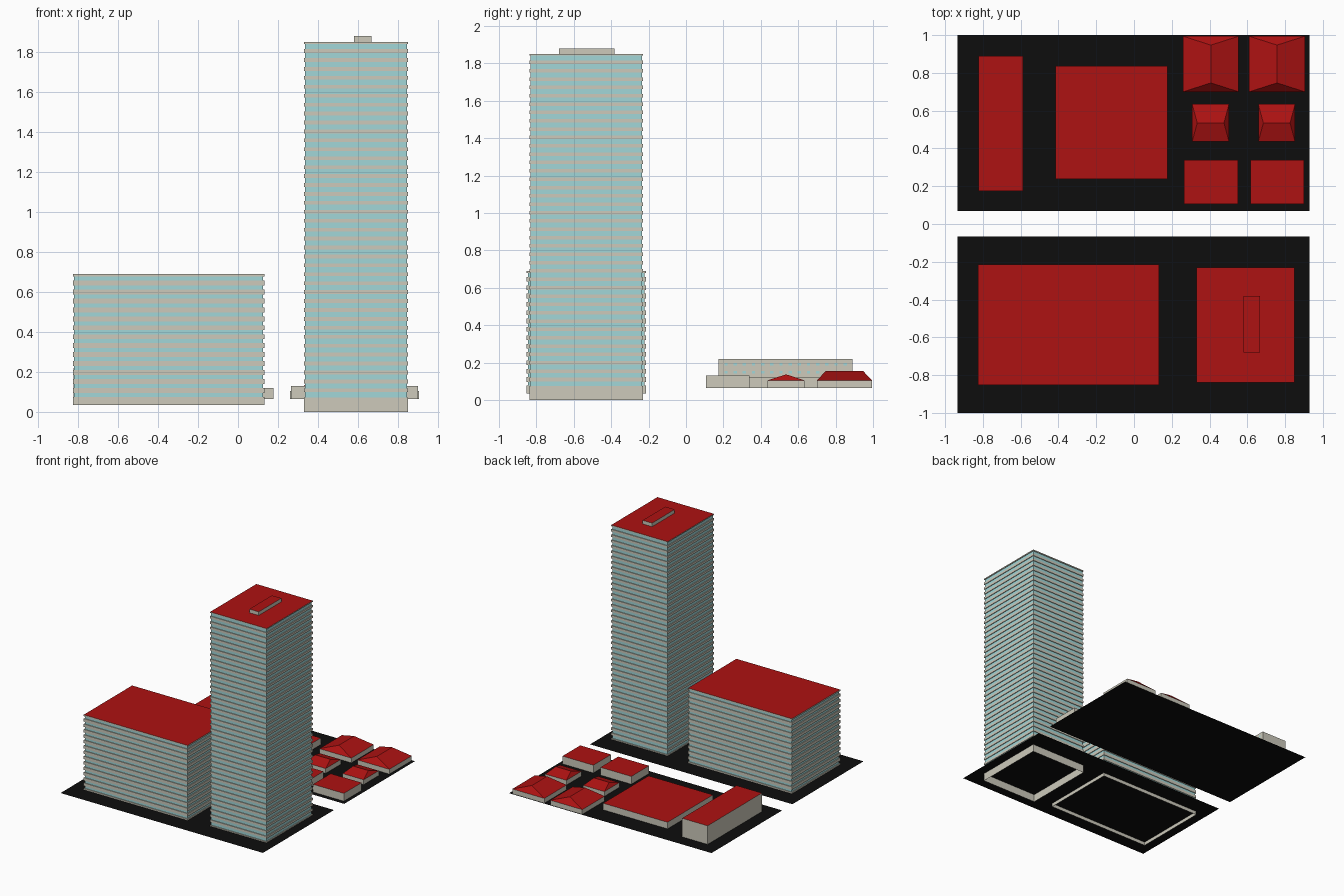
import bpy, bmesh

if "Cube" in bpy.data.objects:
    bpy.data.objects.remove(bpy.data.objects["Cube"])


def material(name, rgb):
    m = bpy.data.materials.new(name)
    m.diffuse_color = (*rgb, 1)
    m.use_nodes = True
    m.node_tree.nodes["Principled BSDF"].inputs["Base Color"].default_value = m.diffuse_color
    return m


WALL = material("wall", (0.61, 0.59, 0.50))
GLASS = material("glass", (0.36, 0.68, 0.69))
ROOF = material("roof", (0.42, 0.006, 0.006))
ASPHALT = material("asphalt", (0.004, 0.004, 0.004))
MATS = [WALL, GLASS, ROOF, ASPHALT]
GROUND = 0.065


def finish(name, bm):
    bmesh.ops.recalc_face_normals(bm, faces=bm.faces[:])
    me = bpy.data.meshes.new(name)
    for m in MATS:
        me.materials.append(m)
    bm.to_mesh(me)
    bm.free()
    ob = bpy.data.objects.new(name, me)
    bpy.context.collection.objects.link(ob)
    return ob


def stacked(name, x0, x1, y0, y1, levels):
    """Open-bottomed rectangular stack; levels = (x inset, y inset, z, material)."""
    bm = bmesh.new()
    prev = None
    for ix, iy, z, mat in levels:
        a, b, c, d = x0 + ix, x1 - ix, y0 + iy, y1 - iy
        ring = [bm.verts.new(p) for p in
                ((a, c, z), (b, c, z), (b, d, z), (a, d, z))]
        if prev:
            for i in range(4):
                j = (i + 1) % 4
                f = bm.faces.new((prev[i], prev[j], ring[j], ring[i]))
                f.material_index = mat
        prev = ring
    bm.faces.new(prev).material_index = 2
    return finish(name, bm)


def flat_building(name, x0, x1, y0, y1, top, base=GROUND):
    return stacked(name, x0, x1, y0, y1, [(0, 0, base, 0), (0, 0, top, 0)])


def banded_building(name, x0, x1, y0, y1, base, top, floors, ratio):
    """High-rise with a recessed window band on every floor."""
    inset = 0.006
    pitch = (top - GROUND) / floors
    levels = [(0, 0, base, 0)]
    for i in range(floors):
        z = GROUND + i * pitch + pitch * (1 - ratio) / 2
        w = z + pitch * ratio
        levels += [(0, 0, z, 0), (inset, inset, z, 0),
                   (inset, inset, w, 1), (0, 0, w, 0)]
    levels.append((0, 0, top, 0))
    return stacked(name, x0, x1, y0, y1, levels)


def hip_house(name, x0, x1, y0, y1, eave, top, hip, along_x):
    """Walls with a hipped roof whose ridge runs along x or y."""
    bm = bmesh.new()
    low, high = [[bm.verts.new((x, y, z)) for x, y in
                  ((x0, y0), (x1, y0), (x1, y1), (x0, y1))]
                 for z in (GROUND, eave)]
    for i in range(4):
        j = (i + 1) % 4
        bm.faces.new((low[i], low[j], high[j], high[i]))
    cx, cy = (x0 + x1) / 2, (y0 + y1) / 2
    if along_x:
        ends, c = ((x0 + hip, cy), (x1 - hip, cy)), high[3:] + high[:3]
    else:
        ends, c = ((cx, y0 + hip), (cx, y1 - hip)), high
    p, q = [bm.verts.new((*e, top)) for e in ends]
    for vs in ((c[0], c[1], p), (c[1], c[2], q, p),
               (c[2], c[3], q), (c[3], c[0], p, q)):
        bm.faces.new(vs).material_index = 2
    return finish(name, bm)


# Two paved city lots with the street gap between them
for name, y0, y1 in (("front_lot", -1.0, -0.065), ("back_lot", 0.07, 1.0)):
    bm = bmesh.new()
    vs = [bm.verts.new((x, y, GROUND)) for x, y in
          ((-0.935, y0), (0.93, y0), (0.93, y1), (-0.935, y1))]
    bm.faces.new(vs).material_index = 3
    finish(name, bm)

# High-rises on the front lot
banded_building("tower", 0.33, 0.85, -0.838, -0.23, 0.0, 1.85, 40, 0.58)
flat_building("tower_roof_unit", 0.58, 0.667, -0.68, -0.382, 1.88, 1.85)
banded_building("office_block", -0.825, 0.132, -0.852, -0.215, 0.035, 0.69, 14, 0.45)

# Low buildings on the back lot
flat_building("long_building", -0.822, -0.587, 0.175, 0.89, 0.22)
flat_building("wide_hall", -0.415, 0.178, 0.238, 0.836, 0.12)

# Small windows facing the hall
bm = bmesh.new()
for row in range(3):
    for i in range(14):
        y, z = 0.205 + i * 0.049, 0.10 + row * 0.042
        f = bm.faces.new([bm.verts.new((-0.586, y + dy, z + dz)) for dy, dz in
                          ((0, 0), (0.018, 0), (0.018, 0.014), (0, 0.014))])
        f.material_index = 1
finish("long_building_windows", bm)

# Two columns of houses
for side, dx in (("left", 0.0), ("right", 0.35)):
    flat_building(side + "_flat_house", 0.266 + dx, 0.55 + dx, 0.107, 0.34, 0.13)
    hip_house(side + "_small_house", 0.308 + dx, 0.503 + dx, 0.436, 0.634,
              0.105, 0.137, 0.027, True)
    hip_house(side + "_large_house", 0.26 + dx, 0.554 + dx, 0.70, 0.994,
              0.105, 0.155, 0.047, False)
